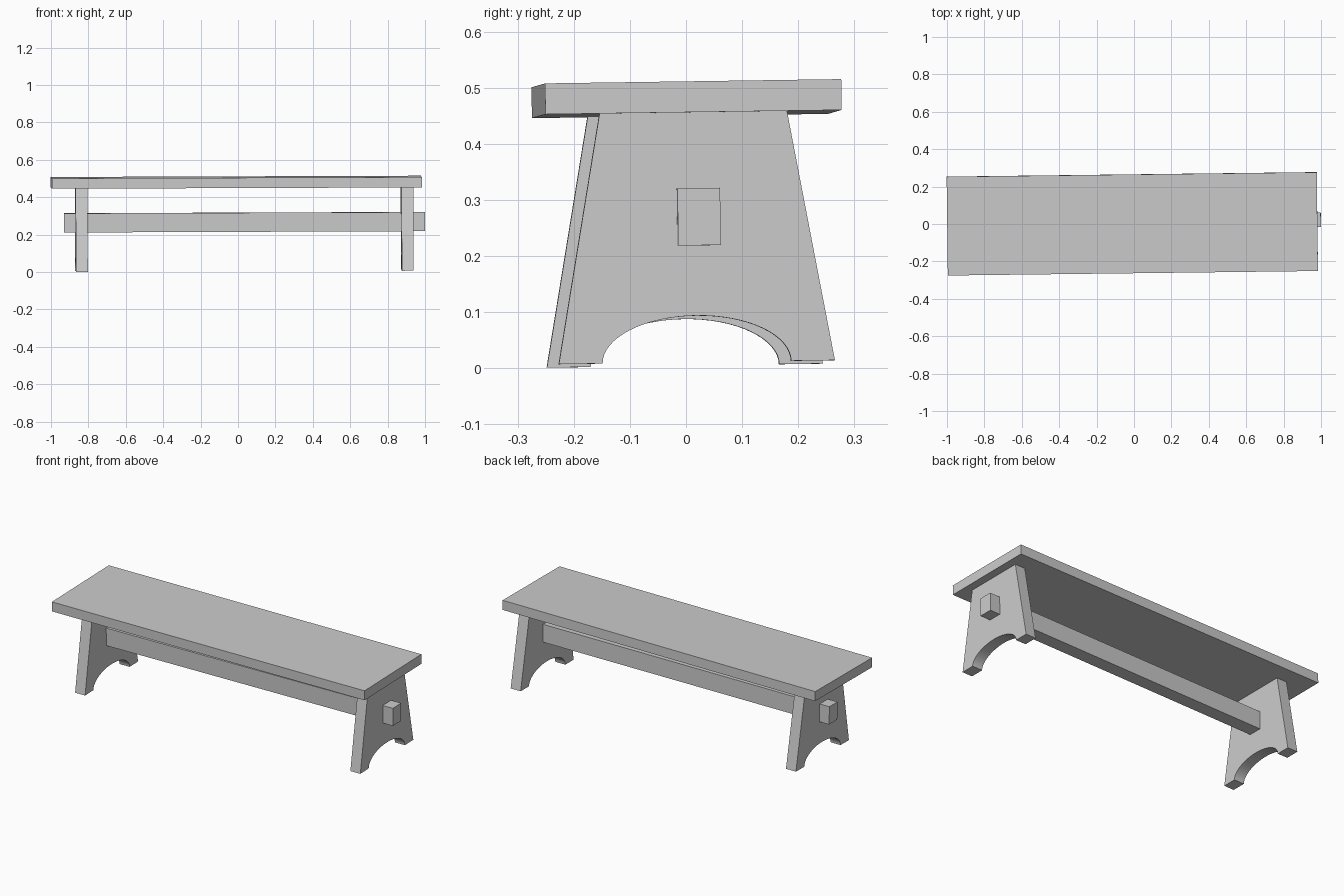
import bpy, bmesh, math
from mathutils import Matrix, Euler, Vector

if "Cube" in bpy.data.objects:
    bpy.data.objects.remove(bpy.data.objects["Cube"])

# The whole bench sits very slightly skewed
POSE = Matrix.Translation((0, 0.008, 0.0075)) @ Euler((0.0145, -0.0035, 0.0122)).to_matrix().to_4x4()


def finish(name, bm, local=Matrix()):
    bmesh.ops.transform(bm, matrix=POSE @ local, verts=bm.verts)
    bmesh.ops.recalc_face_normals(bm, faces=bm.faces)
    mesh = bpy.data.meshes.new(name)
    bm.to_mesh(mesh)
    bm.free()
    ob = bpy.data.objects.new(name, mesh)
    bpy.context.collection.objects.link(ob)
    return ob


def box(name, lo, hi, local=Matrix()):
    lo, hi = Vector(lo), Vector(hi)
    bm = bmesh.new()
    bmesh.ops.create_cube(bm, size=1, matrix=Matrix.Translation((lo + hi) / 2)
                          @ Matrix.Diagonal((*(hi - lo), 1)))
    return finish(name, bm, local)


def leg(name, x, thickness=0.063):
    # Tapered board with an elliptical arch cut out of the foot
    profile = [(0.246, 0), (0.167, 0.4455), (-0.167, 0.4455), (-0.246, 0)]
    n = 32
    profile += [(-0.168 * math.cos(math.pi * i / n), 0.083 * math.sin(math.pi * i / n))
                for i in range(n + 1)]
    bm = bmesh.new()
    face = bm.faces.new([bm.verts.new((x - thickness / 2, y, z)) for y, z in profile])
    new = bmesh.ops.extrude_face_region(bm, geom=[face], use_keep_orig=True)["geom"]
    bmesh.ops.translate(bm, vec=(thickness, 0, 0),
                        verts=[v for v in new if isinstance(v, bmesh.types.BMVert)])
    ob = finish(name, bm)
    bpy.context.view_layer.objects.active = ob
    ob.select_set(True)
    bpy.ops.object.shade_smooth_by_angle(angle=math.radians(30))
    ob.select_set(False)


# Seat plank
box("seat", (-0.997, -0.264, 0.4455), (0.982, 0.264, 0.5005))

# Board legs
leg("left_leg", -0.8375)
leg("right_leg", 0.905)

# Stretcher passing through both legs
box("stretcher", (-0.93, -0.038, 0.208), (1.0, 0.038, 0.31), Matrix.Rotation(0.007, 4, 'Z'))
